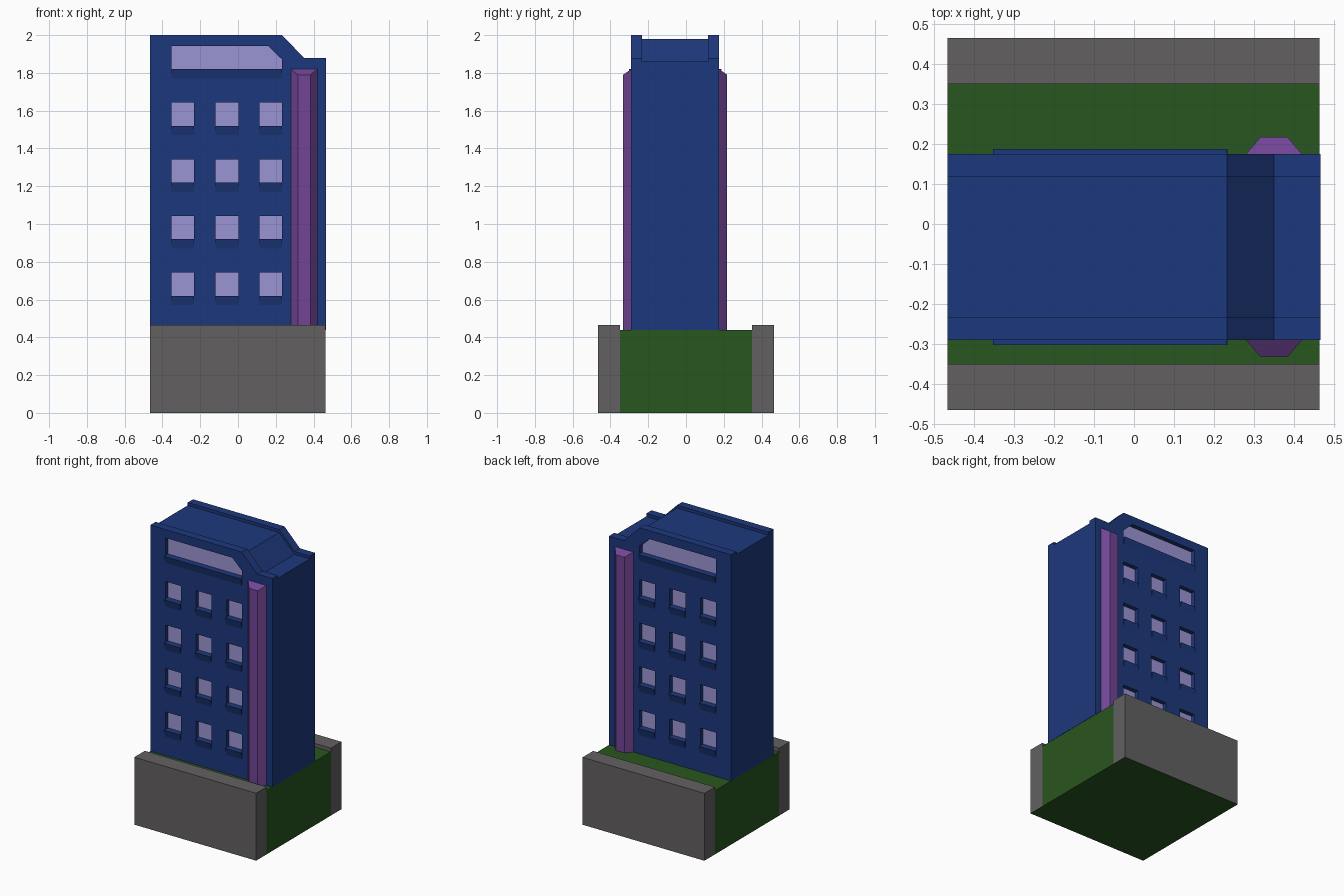
import bpy, bmesh

if "Cube" in bpy.data.objects:
    bpy.data.objects.remove(bpy.data.objects["Cube"])

def mat(name, rgb):
    m = bpy.data.materials.new(name)
    m.diffuse_color = (*rgb, 1)
    m.use_nodes = True
    m.node_tree.nodes["Principled BSDF"].inputs["Base Color"].default_value = m.diffuse_color
    return m

BLUE = mat("blue", (0.012, 0.039, 0.20))
GREEN = mat("green", (0.0215, 0.092, 0.0135))
STONE = mat("dark_grey", (0.123, 0.118, 0.118))
PURPLE = mat("purple", (0.165, 0.058, 0.30))
GLASS = mat("lavender", (0.33, 0.30, 0.66))

def loft(name, rings, material):
    """Closed solid between two rings with equal point counts."""
    bm = bmesh.new()
    a, b = [[bm.verts.new(p) for p in r] for r in rings]
    bm.faces.new(a)
    bm.faces.new(b)
    for i in range(len(a)):
        j = (i + 1) % len(a)
        bm.faces.new((a[i], a[j], b[j], b[i]))
    bmesh.ops.recalc_face_normals(bm, faces=bm.faces)
    me = bpy.data.meshes.new(name)
    bm.to_mesh(me)
    bm.free()
    ob = bpy.data.objects.new(name, me)
    bpy.context.collection.objects.link(ob)
    if material:
        me.materials.append(material)
    return ob

def prism_y(name, xz, y0, y1, material):
    return loft(name, [[(x, y, z) for x, z in xz] for y in (y0, y1)], material)

def prism_x(name, yz, x0, x1, material):
    return loft(name, [[(x, y, z) for y, z in yz] for x in (x0, x1)], material)

W = 0.466                     # tower half width
YC, WALL, CORE = -0.0575, 0.2325, 0.175   # tower centre, outer and inner half depth

# Base: green ground (covers the underside) and grey side walls
prism_x("ground", [(-0.465, 0), (0.465, 0), (0.465, 0.001), (0.35, 0.001), (0.35, 0.44),
                   (-0.35, 0.44), (-0.35, 0.001), (-0.465, 0.001)], -W, 0.464, GREEN)
for s, side in ((-1, "front"), (1, "back")):
    prism_x(side + "_base_wall", [(s * 0.35, 0.001), (s * 0.465, 0.001),
                                  (s * 0.465, 0.465), (s * 0.35, 0.465)], -W, 0.464, STONE)

# Tower core with its roof slightly below the facade parapets
def outline(drop):
    return [(-W, 0.44), (W, 0.44), (W, 1.88 - drop), (0.35, 1.88 - drop),
            (0.232, 2 - drop), (-W, 2 - drop)]

prism_y("tower_core", outline(0.02), YC - CORE, YC + CORE, BLUE)

# Window outlines: a 3 x 4 grid plus one wide chamfered top window
windows = [[(x, z), (x + 0.12, z), (x + 0.12, z + 0.122), (x, z + 0.122)]
           for z in (0.62, 0.92, 1.22, 1.52) for x in (-0.352, -0.118, 0.114)]
windows.append([(-0.352, 1.82), (0.232, 1.82), (0.232, 1.872), (0.16, 1.942), (-0.352, 1.942)])

for s, side in ((-1, "front"), (1, "back")):
    def y(d):
        return YC + s * d
    facade = prism_y(side + "_facade", outline(0), y(CORE), y(WALL), BLUE)
    cutters = []
    for i, w in enumerate(windows):
        cutters.append(prism_y("cutter", w, y(WALL - 0.035), y(WALL + 0.05), None))
        prism_y(f"{side}_window_{i}", w, y(WALL - 0.035), y(WALL - 0.03), GLASS)
        # Sill: wedge tapering back to the wall
        z = w[0][1]
        prism_x(f"{side}_sill_{i}", [(y(WALL - 0.005), z), (y(WALL + 0.013), z),
                                     (y(WALL), z - 0.05), (y(WALL - 0.005), z - 0.05)],
                w[0][0], w[1][0], BLUE)
    # Cut the window recesses
    bpy.ops.object.select_all(action='DESELECT')
    for c in cutters:
        c.select_set(True)
    bpy.context.view_layer.objects.active = cutters[0]
    bpy.ops.object.join()
    cutter = cutters[0]
    cutter.hide_render = True
    mod = facade.modifiers.new("recesses", 'BOOLEAN')
    mod.operation, mod.solver, mod.object = 'DIFFERENCE', 'EXACT', cutter
    bpy.context.view_layer.objects.active = facade
    bpy.ops.object.modifier_apply(modifier=mod.name)
    bpy.data.objects.remove(cutter)
    # Column: half-hexagon pilaster with a sloped top
    plan = [(0.28, WALL, 1.82), (0.317, WALL + 0.043, 1.79),
            (0.383, WALL + 0.043, 1.79), (0.42, WALL, 1.82)]
    loft(side + "_column", [[(x, y(d), 0.44) for x, d, _ in plan],
                            [(x, y(d), z) for x, d, z in plan]], PURPLE)
